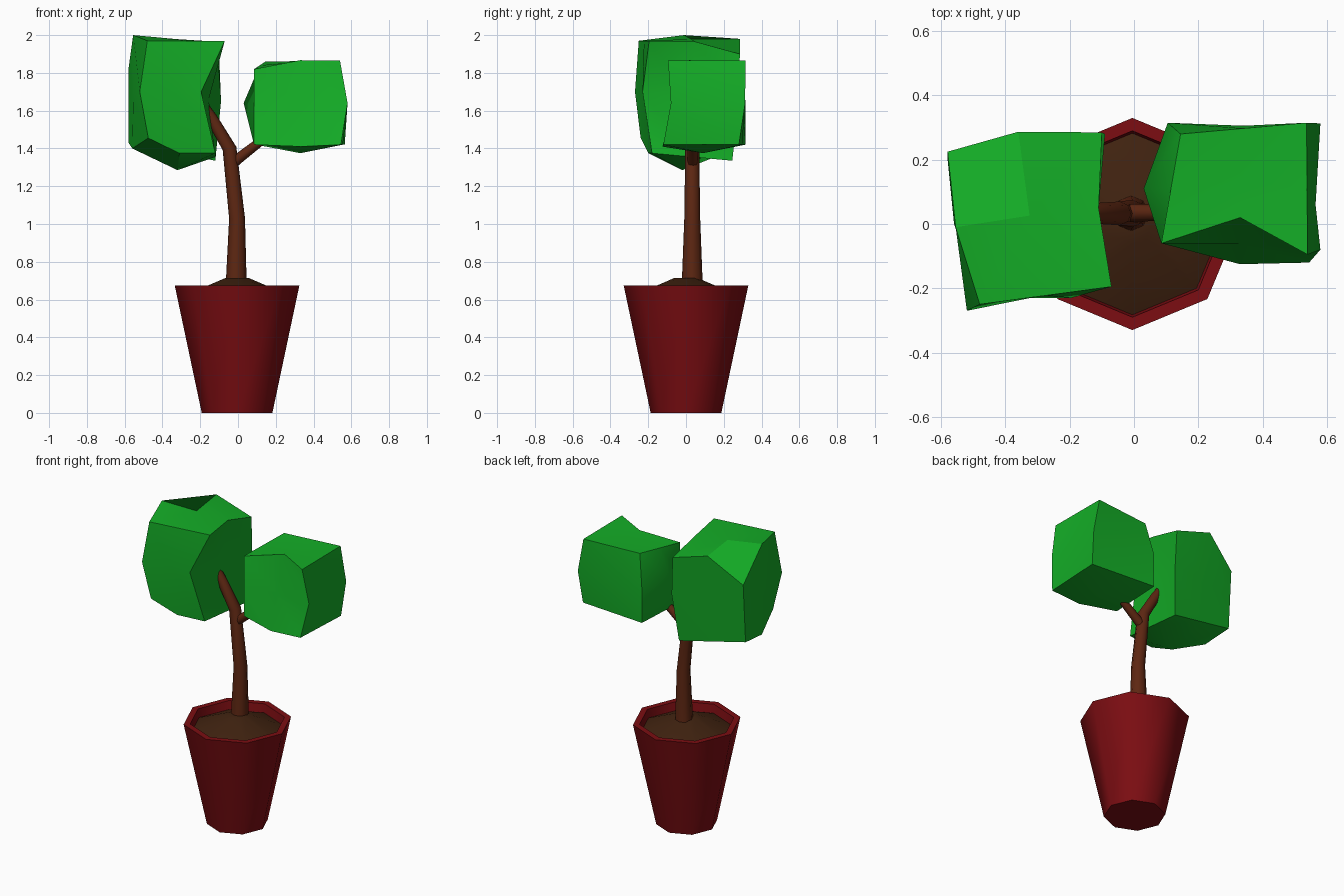
import bpy, bmesh, math
from itertools import product
from mathutils import Vector

if "Cube" in bpy.data.objects:
    bpy.data.objects.remove(bpy.data.objects["Cube"], do_unlink=True)

SIDES = 8


def make_material(name, rgb):
    mat = bpy.data.materials.new(name)
    mat.use_nodes = True
    color = (*rgb, 1.0)
    mat.diffuse_color = color
    mat.node_tree.nodes["Principled BSDF"].inputs["Base Color"].default_value = color
    return mat


leaf_green = make_material("leaf green", (0.007, 0.42, 0.02))
pot_red = make_material("pot red", (0.2, 0.004, 0.006))
soil_brown = make_material("soil brown", (0.05, 0.016, 0.005))
bark_brown = make_material("bark brown", (0.11, 0.02, 0.006))


def finish(bm, name, mat, angle=30):
    bmesh.ops.recalc_face_normals(bm, faces=bm.faces[:])
    mesh = bpy.data.meshes.new(name)
    bm.to_mesh(mesh)
    bm.free()
    mesh.materials.append(mat)
    obj = bpy.data.objects.new(name, mesh)
    bpy.context.collection.objects.link(obj)
    bpy.ops.object.select_all(action="DESELECT")
    obj.select_set(True)
    bpy.context.view_layer.objects.active = obj
    bpy.ops.object.shade_smooth_by_angle(angle=math.radians(angle))
    return obj


def bridge(bm, rings):
    """Skin consecutive rings of vertices with quads."""
    for low, high in zip(rings, rings[1:]):
        for i in range(SIDES):
            j = (i + 1) % SIDES
            bm.faces.new((low[i], low[j], high[j], high[i]))


def ring(bm, centre, radius, u, v):
    verts = []
    for i in range(SIDES):
        a = math.tau * i / SIDES
        verts.append(bm.verts.new(centre + radius * (u * math.cos(a) + v * math.sin(a))))
    return verts


def lathe(name, mat, profile, centre_x, cap_start=True, cap_end=True, angle=50):
    """Turn a (radius, height) profile around the vertical axis."""
    bm = bmesh.new()
    u, v = Vector((1, 0, 0)), Vector((0, 1, 0))
    rings = [ring(bm, Vector((centre_x, 0, z)), r, u, v) for r, z in profile]
    bridge(bm, rings)
    if cap_start:
        bm.faces.new(rings[0])
    if cap_end:
        bm.faces.new(rings[-1])
    return finish(bm, name, mat, angle)


def tube(name, mat, y, path):
    """Sweep a tapering ring along (x, z, radius) stations in one upright plane."""
    bm = bmesh.new()
    points = [Vector((x, y, z)) for x, z, r in path]
    side = Vector((0, 1, 0))
    rings = []
    for i, point in enumerate(points):
        ahead = points[min(i + 1, len(points) - 1)]
        behind = points[max(i - 1, 0)]
        tangent = (ahead - behind).normalized()
        rings.append(ring(bm, point, path[i][2], side.cross(tangent), side))
    bridge(bm, rings)
    bm.faces.new(rings[0])
    bm.faces.new(rings[-1])
    return finish(bm, name, mat, 50)


# Letters of a control point: left/right, front/back, bottom/top; "-" is halfway
AXES = ("L-R", "F-B", "D-U")


def foliage(name, mat, control):
    """Warp a once-divided cube; points without a control are averaged."""
    def place(key):
        if key in control:
            return Vector(control[key])
        around = []
        for axis, letter in enumerate(key):
            if letter == "-":
                for end in (AXES[axis][0], AXES[axis][2]):
                    around.append(place(key[:axis] + end + key[axis + 1:]))
        return sum(around, Vector()) / len(around)

    bm = bmesh.new()
    bmesh.ops.create_cube(bm, size=2)
    bmesh.ops.subdivide_edges(bm, edges=bm.edges[:], cuts=1, use_grid_fill=True)
    for vert in bm.verts:
        key = "".join(AXES[a][round(vert.co[a]) + 1] for a in range(3))
        vert.co = place(key)
    return finish(bm, name, mat)


# Pot with a thick rim, and the mounded soil inside it
lathe("pot", pot_red,
      [(0.187, 0), (0.33, 0.675), (0.29, 0.675), (0.28, 0.6)], -0.005)
lathe("soil", soil_brown, [(0.287, 0.617), (0.06, 0.715)], -0.005, cap_start=False)

# Bent trunk running into the left branch, and the thinner side branch
tube("trunk", bark_brown, 0.033,
     [(-0.01, 0.64, 0.057), (-0.005, 1.03, 0.042), (-0.045, 1.4, 0.037),
      (-0.14, 1.56, 0.031), (-0.21, 1.66, 0.028)])
tube("side_branch", bark_brown, 0.035,
     [(-0.04, 1.31, 0.028), (0.0, 1.345, 0.028), (0.11, 1.43, 0.024), (0.2, 1.5, 0.022)])

# Tall clump of leaves
foliage("tall_foliage", leaf_green, {
    "LFU": (-0.48, -0.25, 1.97), "RFU": (-0.07, -0.195, 1.97),
    "LBU": (-0.58, 0.225, 1.82), "RBU": (-0.1, 0.285, 1.9),
    "LFD": (-0.475, -0.24, 1.455), "RFD": (-0.12, -0.18, 1.375),
    "LBD": (-0.58, 0.2, 1.43), "RBD": (-0.12, 0.245, 1.335),
    "LF-": (-0.52, -0.27, 1.7), "RF-": (-0.195, -0.23, 1.7),
    "RB-": (-0.09, 0.28, 1.65), "-BU": (-0.36, 0.287, 1.98),
    "L-U": (-0.555, -0.01, 2.0), "L-D": (-0.56, 0.0, 1.4),
    "-FD": (-0.31, -0.2, 1.375), "--D": (-0.32, -0.02, 1.285),
    "R--": (-0.155, 0.04, 1.66), "R-U": (-0.11, 0.05, 1.965),
})

# Small clump of leaves
foliage("small_foliage", leaf_green, {
    "LFU": (0.085, -0.06, 1.82), "RFU": (0.54, -0.095, 1.865),
    "LBU": (0.145, 0.28, 1.86), "RBU": (0.537, 0.315, 1.865),
    "LFD": (0.085, -0.06, 1.42), "RFD": (0.545, -0.12, 1.42),
    "LBD": (0.105, 0.315, 1.42), "RBD": (0.565, 0.28, 1.42),
    "RF-": (0.58, -0.08, 1.64), "RB-": (0.58, 0.313, 1.64),
    "LB-": (0.105, 0.315, 1.64), "-FU": (0.33, 0.02, 1.867),
    "-FD": (0.33, -0.125, 1.41), "--D": (0.33, 0.09, 1.375),
    "L--": (0.03, 0.11, 1.64), "R--": (0.565, 0.06, 1.64),
})
